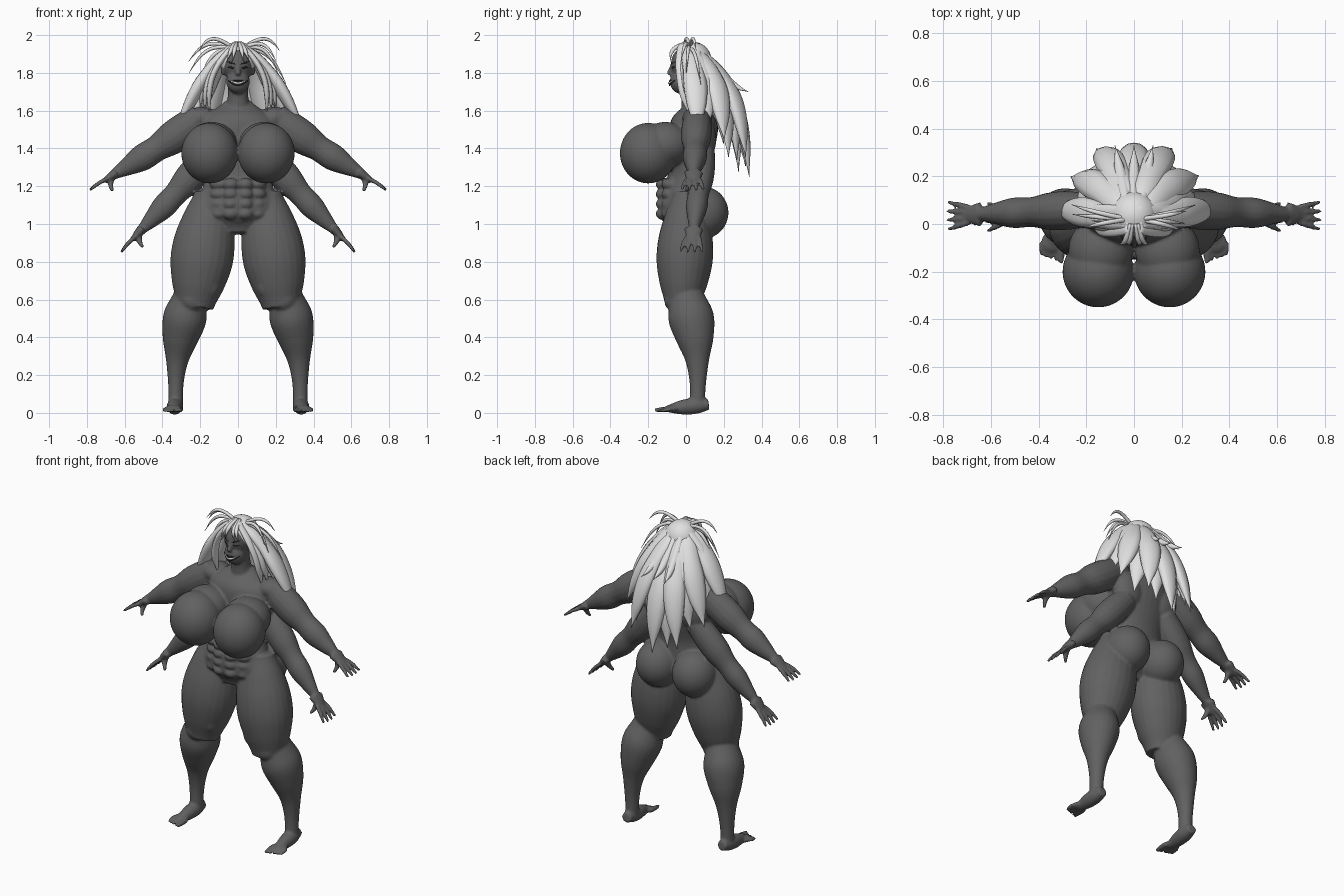
import bpy, bmesh, math, random
from mathutils import Vector, Matrix

cube = bpy.data.objects.get("Cube")
if cube:
    bpy.data.objects.remove(cube)
random.seed(4)
ACROSS, DEPTH, UP = Vector((1, 0, 0)), Vector((0, 1, 0)), Vector((0, 0, 1))
NO_BOW = Vector()


def material(name, value):
    made = bpy.data.materials.new(name)
    made.use_nodes = True
    made.diffuse_color = (value, value, value, 1)
    shader = made.node_tree.nodes["Principled BSDF"]
    shader.inputs["Base Color"].default_value = made.diffuse_color
    return made


skin = material("dark grey skin", .12)
pale = material("pale hair", .75)
dark = material("near black", .015)
ivory = material("off white", .65)


def profile(radii, position):
    """Smooth curve through evenly spaced radii."""
    last = len(radii) - 1
    index = min(int(position), last - 1)
    f = position - index
    a, b, c, d = (radii[min(max(index + o, 0), last)] for o in range(-1, 3))
    value = b + f / 2 * (c - a + f * (2 * a - 5 * b + 4 * c - d + f * (3 * b - a - 3 * c + d)))
    return max(value, .001)


def limb(bm, start, end, radii, flat=1, bow=NO_BOW, ref=DEPTH, side=1, sides=16):
    """Tapered tube, bowed like an arc; flat scales its radius along ref."""
    start, end = Vector(start), Vector(end)
    steps = 4 * len(radii)
    rings = []
    for i in range(steps + 1):
        t = i / steps
        centre = start.lerp(end, t) + bow * math.sin(math.pi * t)
        along = (end - start + bow * math.pi * math.cos(math.pi * t)).normalized()
        wide = (ref - along * ref.dot(along)).normalized()
        thin = along.cross(wide)
        radius = profile(radii, t * (len(radii) - 1))
        ring = []
        for k in range(sides):
            angle = math.tau * k / sides
            spot = centre + radius * (thin * math.cos(angle) + wide * flat * math.sin(angle))
            ring.append(bm.verts.new((spot.x * side, spot.y, spot.z)))
        rings.append(ring)
    for low, high in zip(rings, rings[1:]):
        for k in range(sides):
            bm.faces.new((low[k - 1], low[k], high[k], high[k - 1]))
    bm.faces.new(rings[0])
    bm.faces.new(rings[-1])


def ball(bm, centre, size, side=1):
    place = Matrix.Translation((centre[0] * side, centre[1], centre[2]))
    matrix = place @ Matrix.Diagonal((*size, 1))
    bmesh.ops.create_uvsphere(bm, u_segments=40, v_segments=24, radius=1, matrix=matrix)


def finish(bm, name, colour):
    bmesh.ops.recalc_face_normals(bm, faces=bm.faces)
    for face in bm.faces:
        face.smooth = True
    mesh = bpy.data.meshes.new(name)
    bm.to_mesh(mesh)
    bm.free()
    mesh.materials.append(colour)
    made = bpy.data.objects.new(name, mesh)
    bpy.context.collection.objects.link(made)
    return made


def arm(bm, shoulder, wrist, scale, side):
    """Muscular arm ending in a spread hand."""
    shoulder, wrist = Vector(shoulder), Vector(wrist)
    radii = [scale * r for r in (.08, .09, .088, .07, .071, .05, .027)]
    limb(bm, shoulder, wrist, radii, flat=.9, bow=UP * -.01, side=side)
    aim = (wrist - shoulder).normalized()
    limb(bm, wrist - aim * .02, wrist + aim * .06, (.027, .022, .013), flat=1.9, side=side)
    for spread in (-1.5, -.5, .5, 1.5):
        root = wrist + aim * .04 + DEPTH * spread * .022
        tip = root + aim * (.115 - .008 * abs(spread)) + DEPTH * spread * .016
        limb(bm, root, tip, (.012, .012, .011, .008), bow=UP * .006, side=side, sides=10)
    palm_side = DEPTH.cross(aim)
    thumb = wrist + aim * .05 + palm_side * .07 - DEPTH * .04
    limb(bm, wrist + aim * .01, thumb, (.02, .015, .009), bow=aim * .01, side=side, sides=10)


body = bmesh.new()

# Torso, neck and head
limb(body, (0, -.03, .95), (0, .06, 1.65), (.1, .21, .2, .175, .19, .21, .2, .07), flat=.6, sides=32)
limb(body, (0, .05, 1.55), (0, .01, 1.8), (.075, .055, .055))
ball(body, (0, .01, 1.845), (.08, .09, .1))
ball(body, (0, -.03, 1.755), (.062, .055, .065))
limb(body, (0, -.07, 1.85), (0, -.09, 1.79), (.01, .012, .015))
ball(body, (0, -.06, 1.1), (.13, .09, .12))

for side in (1, -1):
    # Shallow stomach muscles
    for row in range(4):
        height = 1.21 - .052 * row
        ball(body, (.038, -.115, height), (.045, .045, .034), side)
        ball(body, (.1, -.08, height), (.05, .05, .034), side)
    # Chest, shoulders and upper back
    ball(body, (.15, -.2, 1.375), (.15, .15, .16), side)
    ball(body, (.14, -.11, 1.42), (.135, .14, .12), side)
    ball(body, (.19, .06, 1.56), (.09, .08, .06), side)
    ball(body, (.12, .09, 1.45), (.1, .07, .12), side)
    # Upper and lower pairs of arms
    arm(body, (.2, .06, 1.56), (.66, .04, 1.26), 1, side)
    arm(body, (.14, .09, 1.38), (.52, .04, .96), .9, side)
    # Hips, thighs, knees and calves
    ball(body, (.125, .085, 1.06), (.13, .14, .14), side)
    limb(body, (.14, .01, 1.16), (.23, -.02, .56), (.09, .13, .16, .165, .14, .1), flat=.9,
         side=side, sides=24)
    ball(body, (.24, -.06, .6), (.065, .055, .065), side)
    ball(body, (.15, -.06, .69), (.06, .06, .09), side)
    limb(body, (.25, 0, .62), (.33, .06, .05), (.09, .115, .095, .06, .042, .038), flat=1.05,
         bow=ACROSS * .025 + DEPTH * .025, side=side, sides=24)
    # Feet and toes
    limb(body, (.33, .12, .045), (.34, -.11, .02), (.03, .042, .042, .032, .015), ref=ACROSS, side=side)
    ball(body, (.343, -.075, .022), (.046, .045, .02), side)
    for toe in range(5):
        x = .305 + .021 * toe
        size = .01 if toe else .015
        limb(body, (x, -.08, .02), (x, -.165 + .008 * toe, size), (size, size, size * .7),
             side=side, ref=ACROSS, sides=10)
    # Ears
    ball(body, (.08, .01, 1.82), (.012, .02, .035), side)

figure = finish(body, "body", skin)
fuse = figure.modifiers.new("fuse", 'REMESH')
fuse.mode, fuse.voxel_size, fuse.use_smooth_shade = 'VOXEL', .0075, True
soften = figure.modifiers.new("soften", 'SMOOTH')
soften.factor, soften.iterations = .5, 4


# Face details laid on the front of the head
def face_strip(name, colour, start, end, radius, bow, side=1):
    bm = bmesh.new()
    limb(bm, start, end, (radius / 4, radius, radius, radius / 4), flat=.3, bow=bow, side=side)
    finish(bm, name, colour)


smile = DEPTH * -.027 - UP * .014
face_strip("mouth", dark, (-.052, -.06, 1.76), (.052, -.06, 1.76), .014, smile)
face_strip("teeth", ivory, (-.045, -.066, 1.76), (.045, -.066, 1.76), .004, smile)
for label, side in (("left", 1), ("right", -1)):
    gaze = DEPTH * -.006
    face_strip(label + "_eye", dark, (.013, -.077, 1.825), (.056, -.053, 1.83), .005, gaze, side)
    face_strip(label + "_eyebrow", dark, (.01, -.08, 1.845), (.06, -.05, 1.86), .004, gaze, side)

# Hair cap
cap = bmesh.new()
ball(cap, (0, .035, 1.865), (.1, .1, .1))
finish(cap, "hair_cap", pale)

# Long locks fanning out behind, shorter towards the sides
locks = bmesh.new()
count = 13
for i in range(count):
    angle = math.radians(80) * (2 * i / (count - 1) - 1)
    out = Vector((math.sin(angle), math.cos(angle), 0))
    reach = .32 + .03 * (-1) ** i + random.uniform(-.02, .01)
    tip = out * reach + UP * (1.24 + .24 * out.x ** 2 + random.uniform(0, .08))
    limb(locks, out * .03 + UP * 1.94, tip, (.015, .028, .032, .036, .026, .001), flat=1.8,
         bow=DEPTH * .07 * out.y + UP * .06, ref=out.cross(UP), sides=10)
finish(locks, "long_locks", pale)

# Side locks framing the face, with a fringe above
frame = bmesh.new()
for side in (1, -1):
    for k in range(4):
        back = .025 * k
        limb(frame, (.02, back - .02, 1.95), (.15 + back, back + .02, 1.57 + back / 2),
             (.012, .016, .016, .014, .001), flat=2, bow=ACROSS * .05 - DEPTH * .02 + UP * .02,
             side=side, sides=10)
    for x in (.03, .06):
        limb(frame, (x / 4, 0, 1.96), (x, -.08, 1.86), (.008, .011, .001),
             bow=DEPTH * -.03 + UP * .01, ref=ACROSS, side=side, sides=8)
finish(frame, "face_locks", pale)

# Loose wisps arching away from the crown
wisps = bmesh.new()
for k in range(5):
    for side in (1, -1):
        tip = (random.uniform(.14, .27), random.uniform(-.04, .1), 1.92 - .06 * k)
        limb(wisps, (.02, .02, 1.93), tip, (.01, .01, .008, .001),
             bow=UP * .055 + ACROSS * .02, side=side, sides=8)
for k in (-1, 0, 1):
    limb(wisps, (.03 * k, .08, 1.92), (.08 * k, .33, 1.7), (.02, .03, .02, .001),
         bow=UP * -.04, ref=ACROSS, sides=8)
finish(wisps, "loose_wisps", pale)
